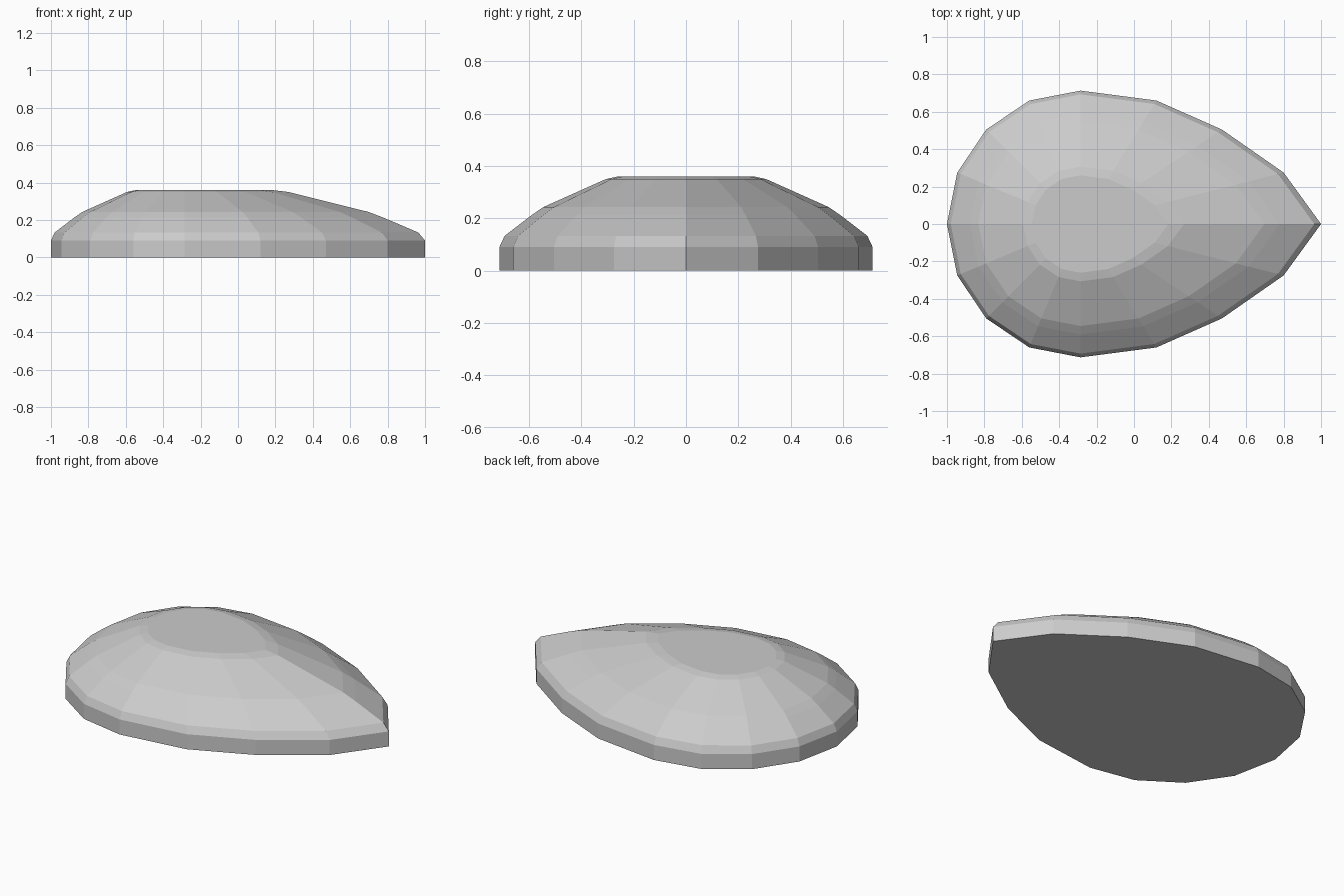
import bpy, bmesh

if "Cube" in bpy.data.objects:
    bpy.data.objects.remove(bpy.data.objects["Cube"])

# Half outline of the teardrop, from pointed tip to rounded end
half = [(1, 0), (0.80, 0.275), (0.47, 0.505), (0.12, 0.66), (-0.286, 0.713),
        (-0.56, 0.66), (-0.79, 0.505), (-0.945, 0.275), (-1, 0)]
outline = half + [(x, -y) for x, y in half[-2:0:-1]]
CENTRE_X = -0.286

# Profile of the dome: (scale about the centre, height)
profile = [(1, 0), (1, 0.09), (0.972, 0.133), (0.828, 0.212),
           (0.765, 0.243), (0.43, 0.35), (0.365, 0.36)]

bm = bmesh.new()
rings = [[bm.verts.new((CENTRE_X + (x - CENTRE_X) * s, y * s, z))
          for x, y in outline] for s, z in profile]

# Side bands between neighbouring rings
n = len(outline)
for low, high in zip(rings, rings[1:]):
    for i in range(n):
        j = (i + 1) % n
        bm.faces.new((low[i], low[j], high[j], high[i]))

# Flat base and flat top
bm.faces.new(rings[0][::-1])
bm.faces.new(rings[-1])

mesh = bpy.data.meshes.new("teardrop_gem")
bm.to_mesh(mesh)
bm.free()
bpy.context.collection.objects.link(bpy.data.objects.new("teardrop_gem", mesh))
